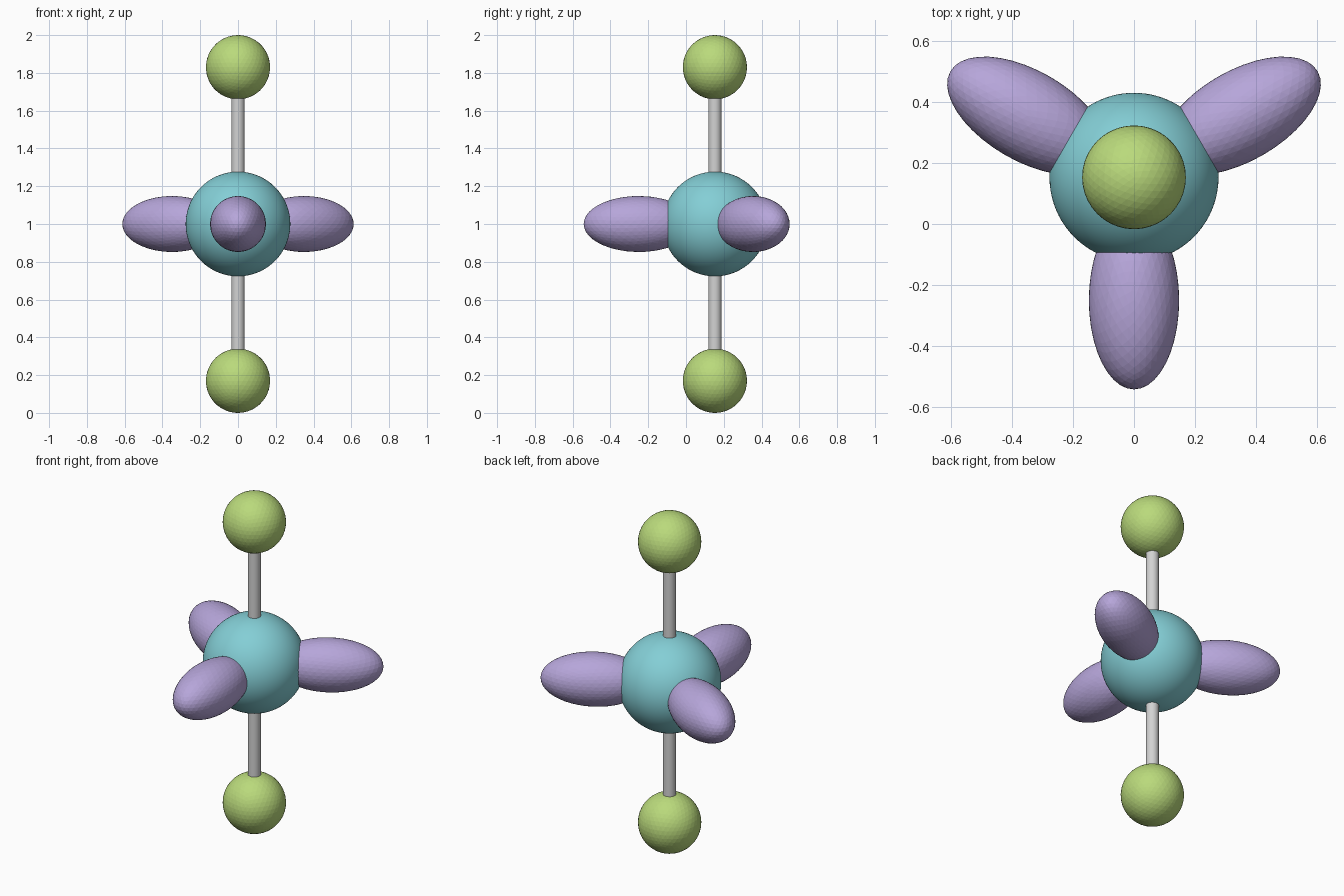
import bpy
import math
from mathutils import Vector

cube = bpy.data.objects.get("Cube")
if cube:
    bpy.data.objects.remove(cube, do_unlink=True)

CENTRE = Vector((0, 0.153, 1))


def material(name, r, g, b):
    mat = bpy.data.materials.new(name)
    mat.use_nodes = True
    mat.diffuse_color = (r, g, b, 1)
    mat.node_tree.nodes["Principled BSDF"].inputs["Base Color"].default_value = (r, g, b, 1)
    return mat


teal = material("teal", 0.23, 0.62, 0.67)
green = material("lime green", 0.49, 0.70, 0.20)
purple = material("lavender", 0.47, 0.38, 0.70)
grey = material("light grey", 0.65, 0.65, 0.65)


def finish(name, mat, smooth=False):
    obj = bpy.context.object
    obj.name = name
    obj.data.materials.append(mat)
    if smooth:
        bpy.ops.object.shade_smooth_by_angle()
    return obj


def ball(name, location, radius, mat, detail=4, smooth=False):
    bpy.ops.mesh.primitive_ico_sphere_add(subdivisions=detail, radius=radius, location=location)
    return finish(name, mat, smooth)


# Central atom
ball("central_atom", CENTRE, 0.277, teal, detail=5, smooth=True)

# Axial bonds and outer atoms
for side, sign in (("upper", 1), ("lower", -1)):
    ball(side + "_atom", CENTRE + Vector((0, 0, 0.83 * sign)), 0.17, green)
    bpy.ops.mesh.primitive_cylinder_add(
        vertices=24, radius=0.035, depth=0.8, location=CENTRE + Vector((0, 0, 0.4 * sign)))
    finish(side + "_bond", grey, smooth=True)

# Three lone-pair lobes spread evenly around the equator
for name, degrees in (("front", -90), ("back_left", 30), ("back_right", 150)):
    angle = math.radians(degrees)
    out = Vector((math.cos(angle), math.sin(angle), 0))
    lobe = ball(name + "_lobe", CENTRE + out * 0.403, 1, purple)
    lobe.scale = (0.292, 0.148, 0.148)
    lobe.rotation_euler.z = angle
